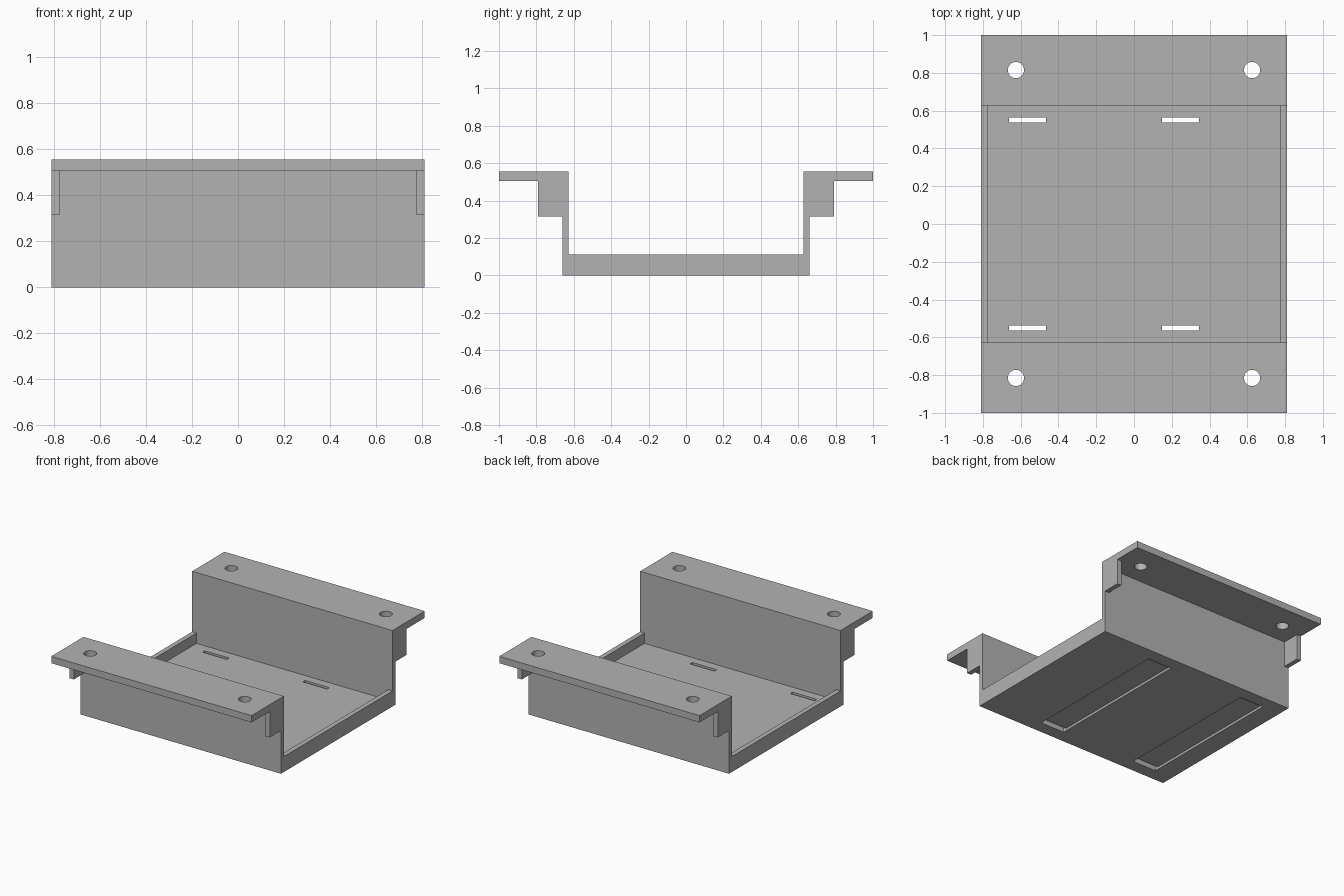
import bpy
import bmesh
from mathutils import Matrix

cube = bpy.data.objects.get("Cube")
if cube:
    bpy.data.objects.remove(cube, do_unlink=True)

HALF_X = 0.81        # half width of the bracket
LIP_X = 0.775        # inner face of lips and gussets
WALL_IN, WALL_OUT = 0.628, 0.66
FLOOR, LIP_TOP = 0.037, 0.113
GUSSET_Z, FLANGE_Z, TOP = 0.315, 0.505, 0.555

grey = bpy.data.materials.new("plain grey")
grey.use_nodes = True
colour = (0.45, 0.45, 0.45, 1)
grey.diffuse_color = colour
grey.node_tree.nodes["Principled BSDF"].inputs["Base Color"].default_value = colour


def finish(name, bm):
    bmesh.ops.recalc_face_normals(bm, faces=bm.faces[:])
    mesh = bpy.data.meshes.new(name)
    bm.to_mesh(mesh)
    bm.free()
    mesh.materials.append(grey)
    obj = bpy.data.objects.new(name, mesh)
    bpy.context.scene.collection.objects.link(obj)
    return obj


def box(name, x0, x1, y0, y1, z0, z1):
    bm = bmesh.new()
    centre = Matrix.Translation(((x0 + x1) / 2, (y0 + y1) / 2, (z0 + z1) / 2))
    size = Matrix.Diagonal((abs(x1 - x0), abs(y1 - y0), abs(z1 - z0), 1))
    bmesh.ops.create_cube(bm, size=1, matrix=centre @ size)
    return finish(name, bm)


def cylinder(name, x, y, z, radius, depth):
    bm = bmesh.new()
    bmesh.ops.create_cone(bm, cap_ends=True, segments=40, radius1=radius, radius2=radius,
                          depth=depth, matrix=Matrix.Translation((x, y, z)))
    return finish(name, bm)


def cut(target, cutter):
    cutter.hide_render = True
    mod = target.modifiers.new("cut", 'BOOLEAN')
    mod.operation = 'DIFFERENCE'
    mod.solver = 'EXACT'
    mod.object = cutter
    bpy.context.view_layer.objects.active = target
    bpy.ops.object.modifier_apply(modifier=mod.name)
    bpy.data.objects.remove(cutter, do_unlink=True)


# Channel: floor, walls and flanges as one profile extruded across the width
half = [(WALL_OUT, 0), (WALL_OUT, FLANGE_Z), (1, FLANGE_Z), (1, TOP),
        (WALL_IN, TOP), (WALL_IN, FLOOR)]
profile = half + [(-y, z) for y, z in reversed(half)]
bm = bmesh.new()
face = bm.faces.new([bm.verts.new((-HALF_X, y, z)) for y, z in profile])
result = bmesh.ops.extrude_face_region(bm, geom=[face])
moved = [v for v in result["geom"] if isinstance(v, bmesh.types.BMVert)]
bmesh.ops.translate(bm, verts=moved, vec=(2 * HALF_X, 0, 0))
channel = finish("channel_bracket", bm)

# Screw holes through the flanges
for sx in (-1, 1):
    for sy in (-1, 1):
        cut(channel, cylinder("screw_hole", sx * 0.625, sy * 0.815, TOP, 0.043, 0.3))

# Strap grooves under the floor, with a slot through the floor at each end
for x0, x1 in ((-0.663, -0.467), (0.148, 0.344)):
    cut(channel, box("strap_groove", x0, x1, -0.565, 0.565, -0.1, 0.018))
    for sy in (-1, 1):
        cut(channel, box("strap_slot", x0, x1, sy * 0.538, sy * 0.565, 0.01, 0.1))

# Floor lips and flange gussets along both open ends
for side, s in (("left", 1), ("right", -1)):
    x0, x1 = s * LIP_X, s * HALF_X
    box(side + "_floor_lip", x0, x1, -WALL_IN, WALL_IN, FLOOR, LIP_TOP)
    for end, e in (("front", -1), ("back", 1)):
        box(f"{end}_{side}_gusset", x0, x1, e * WALL_OUT, e * 0.79, GUSSET_Z, FLANGE_Z)
